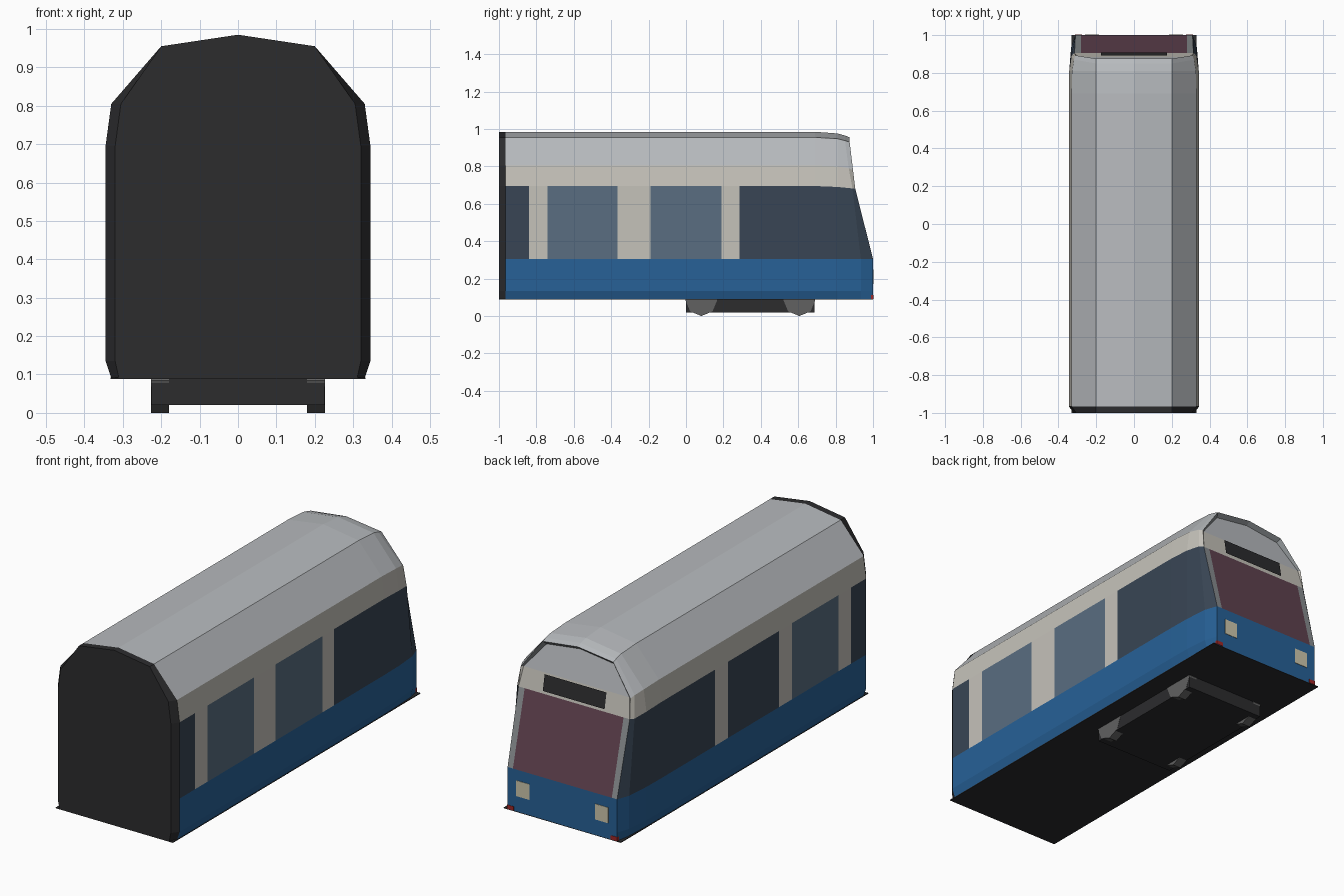
import bpy, math

if "Cube" in bpy.data.objects:
    bpy.data.objects.remove(bpy.data.objects["Cube"])

def mat(name, r, g, b):
    m = bpy.data.materials.new(name)
    m.diffuse_color = (r, g, b, 1)
    m.use_nodes = True
    m.node_tree.nodes["Principled BSDF"].inputs["Base Color"].default_value = m.diffuse_color
    return m

BLUE = mat("blue_paint", .02, .12, .31)
CREAM = mat("cream_paint", .56, .54, .49)
ROOF = mat("roof_grey", .48, .50, .52)
GLASS = mat("glass", .10, .155, .22)
NAVY = mat("dark_glass", .04, .06, .09)
BLACK = mat("black", .025, .025, .027)
PLUM = mat("windscreen_glass", .12, .055, .08)
PILLAR = mat("pillar_grey", .25, .27, .28)
LAMP = mat("lamp_cream", .62, .58, .42)
RED = mat("lamp_red", .35, .02, .02)
WHEEL = mat("wheel_grey", .12, .12, .12)

def build(name, verts, faces, m, mirror=False):
    me = bpy.data.meshes.new(name)
    me.from_pydata(verts, [], faces)
    me.materials.append(m)
    ob = bpy.data.objects.new(name, me)
    bpy.context.collection.objects.link(ob)
    if mirror:
        mod = ob.modifiers.new("mirror", 'MIRROR')
        mod.merge_threshold = .0005
    return ob

def loft(name, rings, m, mirror=False, flip=False):
    """Quad sheet through equal-length rings of points."""
    n = len(rings[0])
    verts = [p for r in rings for p in r]
    faces = []
    for i in range(len(rings) - 1):
        for j in range(n - 1):
            a, b = i * n + j, (i + 1) * n + j
            f = (a, b, b + 1, a + 1)
            faces.append(f[::-1] if flip else f)
    return build(name, verts, faces, m, mirror)

def box(name, x, y, z, m, mirror=False):
    v = [(a, b, c) for a in x for b in y for c in z]
    f = [(0, 1, 3, 2), (4, 6, 7, 5), (0, 4, 5, 1), (2, 3, 7, 6), (0, 2, 6, 4), (1, 5, 7, 3)]
    return build(name, v, f, m, mirror)

# Half cross-section of the car, floor edge to roof ridge
HALF = [(.33, .09), (.345, .135), (.345, .305), (.345, .695), (.33, .805), (.20, .955), (0, .985)]
def section(y):
    return [(x, y, z) for x, z in HALF]

end = [(x - (.025 if .3 < x else 0) + (.005 if z < .1 else 0), -1, z) for x, z in HALF]
rear, mid = section(-.965), section(.69)
cab1 = [(.328, .81, .09), (.343, .81, .135), (.343, .81, .305), (.343, .81, .69),
        (.328, .81, .80), (.20, .81, .948), (0, .81, .976)]
cab2 = [(.322, .935, .09), (.333, .935, .135), (.333, .935, .305), (.332, .89, .682),
        (.318, .87, .79), (.20, .85, .938), (0, .85, .965)]
nose = [(.31, 1, .09), (.31, 1, .135), (.31, 1, .305), (.315, .905, .68),
        (.31, .893, .78), (.20, .875, .93), (0, .875, .955)]
stations = [rear, mid, cab1, cab2, nose]

def band(name, lo, hi, m):
    loft(name, [s[lo:hi + 1] for s in stations], m, True)

# Painted bands along both sides
band("side_skirt", 0, 2, BLUE)
band("upper_side", 3, 4, CREAM)
band("roof_shoulder", 4, 5, ROOF)
band("roof_top", 5, 6, ROOF)

# Closed gangway end
loft("end_rim", [end, rear], BLACK, True)
outline = end + [(-x, y, z) for x, y, z in end[-2::-1]]
build("end_wall", outline, [tuple(range(len(outline)))], BLACK)

# Window band: each panel runs from the previous y to the given y
def window_band(side, s, cuts):
    y0 = -.965
    for i, (y1, m) in enumerate(cuts):
        rings = [[(s * .345, y, z) for z in (.305, .695)] for y in (y0, y1)]
        kind = "pillar" if m == CREAM else "window"
        loft(f"{side}_{kind}_{i}", rings, m, flip=s < 0)
        y0 = y1
    rings = [section(y0)[2:4]] + [st[2:4] for st in stations[1:]]
    rings = [[(s * x, y, z) for x, y, z in r] for r in rings]
    loft(side + "_cab_window", rings, NAVY, flip=s < 0)

window_band("right", 1, [(-.84, NAVY), (-.74, CREAM), (-.365, GLASS), (-.19, CREAM),
                         (.19, GLASS), (.285, CREAM)])
window_band("left", -1, [(-.84, NAVY), (-.74, CREAM), (-.365, GLASS), (-.26, CREAM),
                         (.155, NAVY), (.26, CREAM)])

# Cab face: skirt, windscreen, pillars, sign panel, recessed top panel
def row(p, w0, w1):
    return [(w0, p[1], p[2]), (w1, p[1], p[2])]

loft("cab_skirt", [row(nose[i], -nose[i][0], nose[i][0]) for i in (0, 2)], BLUE)
loft("windscreen", [row(nose[i], -.28, .28) for i in (2, 3)], PLUM)
loft("windscreen_pillar", [row(nose[i], .28, nose[i][0]) for i in (2, 3)], PILLAR, True)
inner = [(.30, .885, .78), (.19, .855, .912), (0, .855, .937)]
loft("sign_panel", [row(nose[3], 0, .315), row(inner[0], 0, .30)], CREAM, True)
top = inner + [(-.19, .855, .912), (-.30, .885, .78)]
build("cab_top_panel", top, [(0, 4, 3, 2, 1)], ROOF)
loft("roof_lip", [nose[4:], inner], PILLAR, True)
loft("panel_corner", [nose[3:5], [nose[3], inner[0]]], CREAM, True)
loft("destination_sign", [[(-.175, .908, .695), (.175, .908, .695)],
                          [(-.175, .893, .775), (.175, .893, .775)]], BLACK)

# Lamps
box("headlamp", (.185, .26), (.98, 1.002), (.17, .25), LAMP, True)
box("tail_lamp", (.275, .312), (.98, 1.002), (.092, .112), RED, True)

# Floor plate and single bogie
box("floor_plate", (-.332, .332), (-1, 1), (.088, .092), BLACK)
box("bogie_frame", (-.225, .225), (.0, .688), (.02, .089), BLACK)

# Eight-sided wheels
for i, y in enumerate((.082, .606)):
    for s in (-1, 1):
        bpy.ops.mesh.primitive_cylinder_add(vertices=8, radius=.085, depth=.046,
            location=(s * .203, y, .085), rotation=(0, math.pi / 2, 0))
        ob = bpy.context.object
        ob.name = f"wheel_{i}_{'right' if s > 0 else 'left'}"
        ob.data.materials.append(WHEEL)
